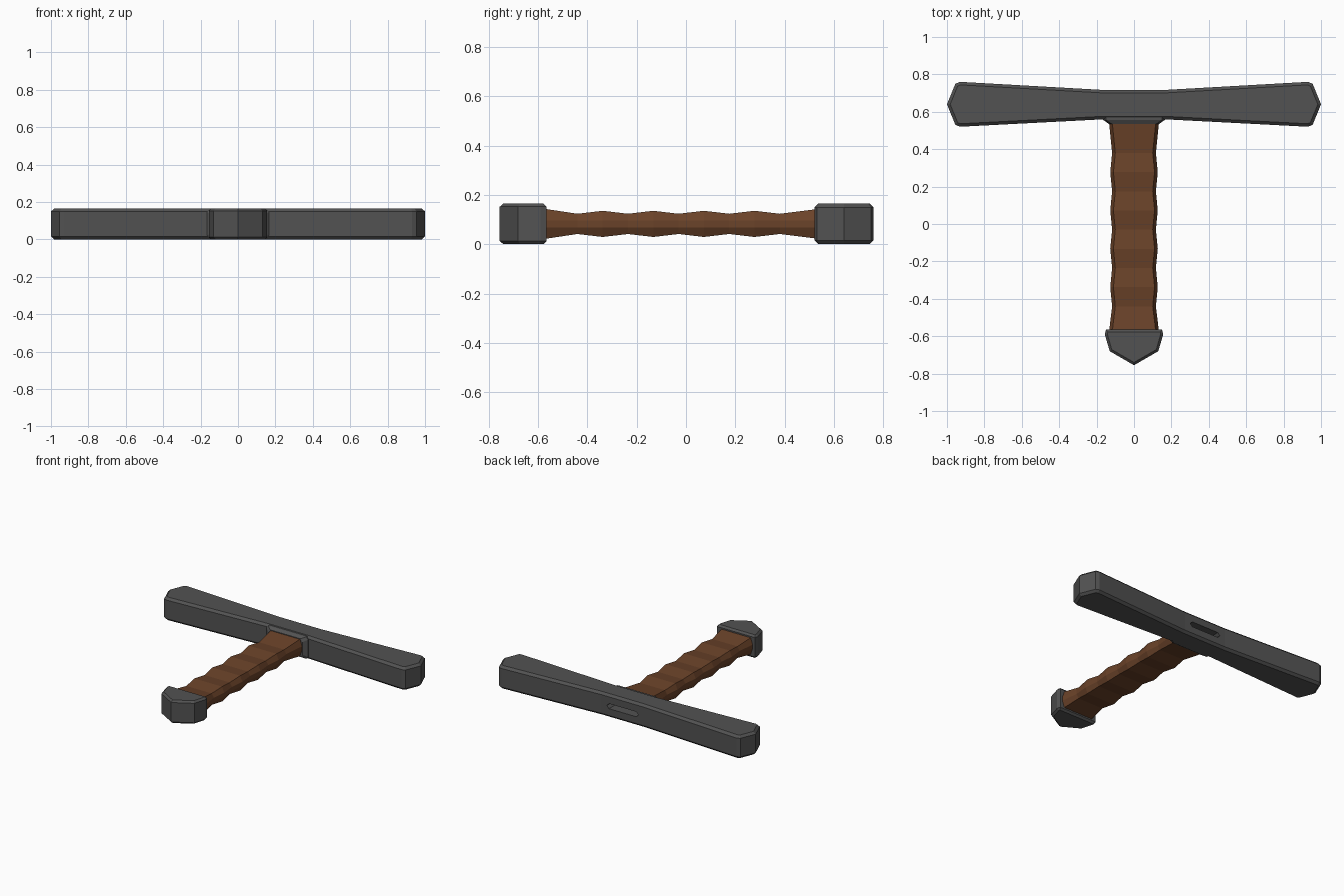
import bpy, bmesh

if "Cube" in bpy.data.objects:
    bpy.data.objects.remove(bpy.data.objects["Cube"])

H = 0.165          # thickness of guard and pommel
ZC = H / 2


def material(name, rgb):
    m = bpy.data.materials.new(name)
    m.diffuse_color = (*rgb, 1)
    m.use_nodes = True
    m.node_tree.nodes["Principled BSDF"].inputs["Base Color"].default_value = m.diffuse_color
    return m


STEEL = material("dark_steel", (0.085, 0.085, 0.085))
LEATHER = material("brown_leather", (0.145, 0.055, 0.022))


def make(name, bm, mat):
    bmesh.ops.recalc_face_normals(bm, faces=bm.faces)
    me = bpy.data.meshes.new(name)
    bm.to_mesh(me)
    bm.free()
    ob = bpy.data.objects.new(name, me)
    bpy.context.collection.objects.link(ob)
    if mat:
        me.materials.append(mat)
    return ob


def loft(name, rings, mat):
    """Skin a list of closed rings of 3D points, capped at both ends."""
    bm = bmesh.new()
    vs = [[bm.verts.new(p) for p in r] for r in rings]
    n = len(vs[0])
    for a, b in zip(vs, vs[1:]):
        for i in range(n):
            j = (i + 1) % n
            bm.faces.new((a[i], a[j], b[j], b[i]))
    bm.faces.new(vs[0])
    bm.faces.new(vs[-1])
    return make(name, bm, mat)


def plate(name, half, bevel, mat):
    """Extrude a half outline mirrored in x, then chamfer top and bottom rims."""
    outline = half + [(-x, y) for x, y in reversed(half) if x > 0]
    bm = bmesh.new()
    face = bm.faces.new([bm.verts.new((x, y, 0)) for x, y in outline])
    out = bmesh.ops.extrude_face_region(bm, geom=[face])
    top = [v for v in out["geom"] if isinstance(v, bmesh.types.BMVert)]
    bmesh.ops.translate(bm, verts=top, vec=(0, 0, H))
    bmesh.ops.recalc_face_normals(bm, faces=bm.faces)
    rims = [e for e in bm.edges if abs(e.verts[0].co.z - e.verts[1].co.z) < 1e-5]
    bmesh.ops.bevel(bm, geom=rims, offset=bevel, segments=1, affect='EDGES')
    return make(name, bm, mat)


def octagon(y, hx, hz, flat_x, flat_z):
    q = [(hx, -flat_z), (hx, flat_z), (flat_x, hz), (-flat_x, hz)]
    return [(x, y, ZC + z) for x, z in q + [(-x, -z) for x, z in q]]


# Crossguard with flared, pointed ends
guard = plate("crossguard", [
    (0.16, 0.56), (0.93, 0.52), (0.955, 0.53), (1.0, 0.64),
    (0.955, 0.75), (0.93, 0.76), (0.17, 0.717)], 0.016, STEEL)

# Blade slot cut in the back of the guard
slot = [(0.125, 0), (0.108, 0.018), (-0.108, 0.018),
        (-0.125, 0), (-0.108, -0.018), (0.108, -0.018)]
cutter = loft("slot_cutter", [[(x, y, ZC + z) for x, z in slot]
                              for y in (0.62, 0.80)], None)
cutter.hide_render = True
mod = guard.modifiers.new("slot", 'BOOLEAN')
mod.operation, mod.object, mod.solver = 'DIFFERENCE', cutter, 'EXACT'
bpy.context.view_layer.objects.active = guard
bpy.ops.object.modifier_apply(modifier=mod.name)
bpy.data.objects.remove(cutter)

# Tapered collar where the guard meets the grip
loft("guard_collar", [octagon(0.575, 0.165, 0.078, 0.15, 0.062),
                      octagon(0.557, 0.165, 0.078, 0.15, 0.062),
                      octagon(0.535, 0.135, 0.065, 0.12, 0.045)], STEEL)

# Wrapped grip: alternating ridges and grooves
ys = [-0.58] + [-0.44 + 0.1025 * i for i in range(9)] + [0.55]
rings = []
for i, y in enumerate(ys):
    end = i in (0, len(ys) - 1)
    hx, hz = (0.134, 0.062) if end else (0.117, 0.041) if i % 2 else (0.127, 0.053)
    rings.append(octagon(y, hx, hz, hx - 0.017, 0.014))
loft("grip", rings, LEATHER)

# Pommel
plate("pommel", [(0, -0.755), (0.13, -0.68), (0.156, -0.59), (0.15, -0.565)],
      0.013, STEEL)
